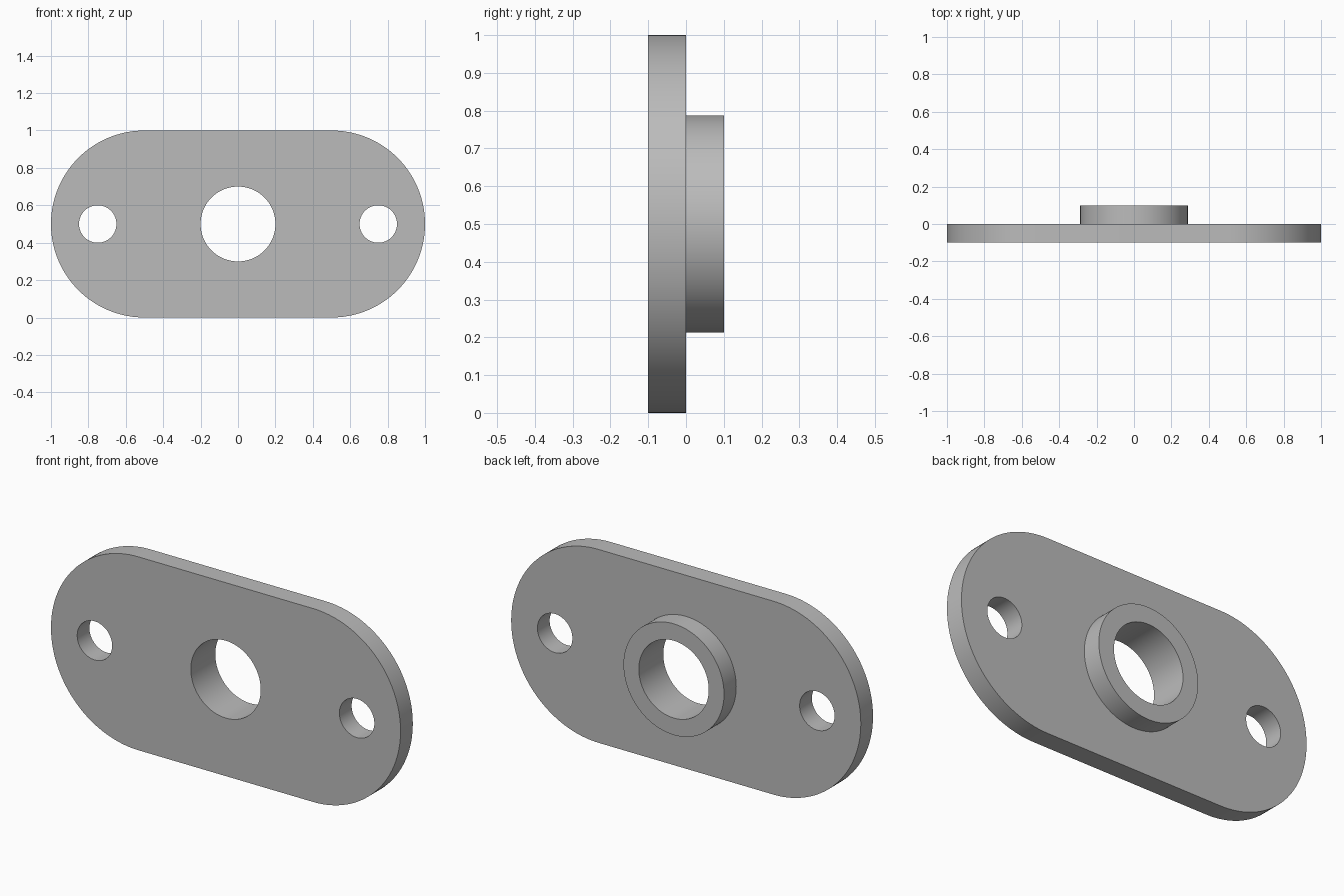
import bpy, bmesh, math
from mathutils import Matrix, Vector

cube = bpy.data.objects.get("Cube")
if cube:
    bpy.data.objects.remove(cube, do_unlink=True)

CENTRE_Z = 0.5
SEGMENTS = 128

grey = bpy.data.materials.new("plain grey")
grey.use_nodes = True
colour = (0.5, 0.5, 0.5, 1)
grey.diffuse_color = colour
grey.node_tree.nodes["Principled BSDF"].inputs["Base Color"].default_value = colour


def prism(name, outline, front, back):
    """Extrude an (x, z) outline from y=front to y=back."""
    bm = bmesh.new()
    face = bm.faces.new([bm.verts.new((x, front, z)) for x, z in outline])
    side = bmesh.ops.extrude_face_region(bm, geom=[face])["geom"]
    bmesh.ops.translate(bm, vec=(0, back - front, 0),
                        verts=[v for v in side if isinstance(v, bmesh.types.BMVert)])
    bmesh.ops.recalc_face_normals(bm, faces=bm.faces)
    mesh = bpy.data.meshes.new(name)
    bm.to_mesh(mesh)
    bm.free()
    mesh.materials.append(grey)
    obj = bpy.data.objects.new(name, mesh)
    bpy.context.collection.objects.link(obj)
    return obj


def arc(x, radius, start, sweep, steps):
    return [(x + radius * math.cos(start + sweep * i / steps),
             CENTRE_Z + radius * math.sin(start + sweep * i / steps))
            for i in range(steps + 1)]


def disc(name, x, radius, front, back):
    return prism(name, arc(x, radius, 0, math.tau, SEGMENTS)[:-1], front, back)


def combine(target, tool, operation):
    """Apply a boolean and discard the tool."""
    tool.hide_render = True
    mod = target.modifiers.new(operation.lower(), "BOOLEAN")
    mod.operation, mod.object, mod.solver = operation, tool, "EXACT"
    bpy.context.view_layer.objects.active = target
    bpy.ops.object.modifier_apply(modifier=mod.name)
    bpy.data.objects.remove(tool, do_unlink=True)


# Stadium-shaped plate
half = math.pi / 2
outline = (arc(0.5, 0.5, -half, math.pi, SEGMENTS // 2)
           + arc(-0.5, 0.5, half, math.pi, SEGMENTS // 2))
plate = prism("flange_plate", outline, -0.1, 0)

# Raised collar on the back
combine(plate, disc("collar", 0, 0.2875, -0.05, 0.1), "UNION")

# Central bore and the two bolt holes
for name, x, radius in (("bore", 0, 0.2),
                        ("left_bolt_hole", 0.75, 0.1),
                        ("right_bolt_hole", -0.75, 0.1)):
    combine(plate, disc(name, x, radius, -0.2, 0.2), "DIFFERENCE")

# Smooth curved walls, crisp rims
bpy.ops.object.select_all(action="DESELECT")
plate.select_set(True)
bpy.context.view_layer.objects.active = plate
bpy.ops.object.shade_smooth_by_angle(angle=math.radians(30))
